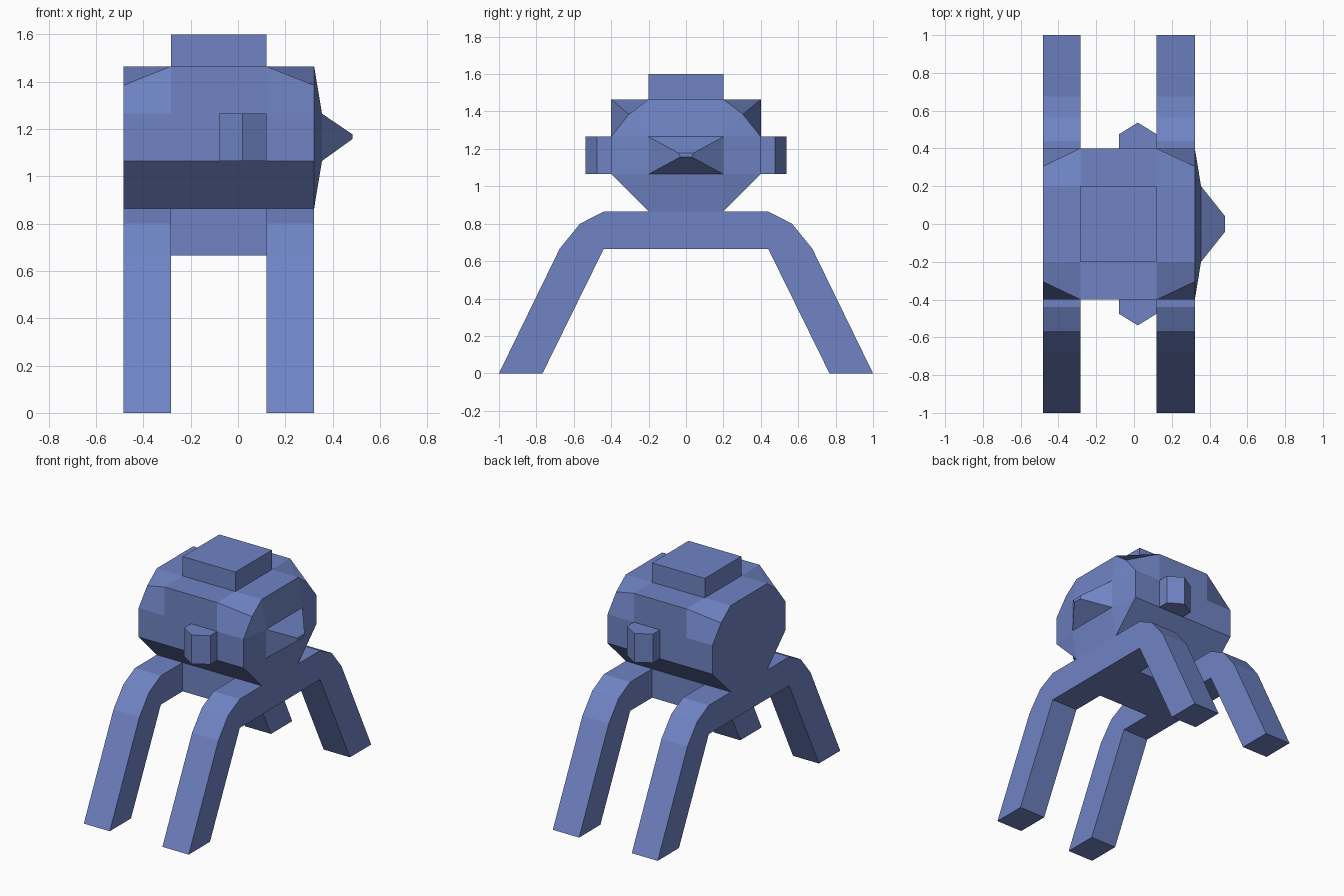
import bpy, bmesh

if "Cube" in bpy.data.objects:
    bpy.data.objects.remove(bpy.data.objects["Cube"])

blue = bpy.data.materials.new("blue")
blue.diffuse_color = (0.16, 0.23, 0.55, 1)
blue.use_nodes = True
blue.node_tree.nodes["Principled BSDF"].inputs["Base Color"].default_value = blue.diffuse_color


def loft(name, rings):
    """Skin a list of equal-length 3D rings, cap both ends, weld collapsed points."""
    bm = bmesh.new()
    vs = [[bm.verts.new(p) for p in ring] for ring in rings]
    n = len(vs[0])
    for a, b in zip(vs, vs[1:]):
        for i in range(n):
            j = (i + 1) % n
            bm.faces.new((a[i], a[j], b[j], b[i]))
    bm.faces.new(vs[0])
    bm.faces.new(vs[-1])
    bmesh.ops.remove_doubles(bm, verts=bm.verts, dist=0.0005)
    bmesh.ops.recalc_face_normals(bm, faces=bm.faces)
    me = bpy.data.meshes.new(name)
    bm.to_mesh(me)
    bm.free()
    me.materials.append(blue)
    ob = bpy.data.objects.new(name, me)
    bpy.context.collection.objects.link(ob)
    return ob


def ring(x, half):
    """Mirror a half profile of (y, z) points across y = 0 at the given x."""
    return [(x, y, z) for y, z in half] + [(x, -y, z) for y, z in reversed(half)]


def box(name, x0, x1, y, z0, z1):
    half = [(y, z0), (y, z1)]
    return loft(name, [ring(x0, half), ring(x1, half)])


X0, X1, X2, X3 = -0.483, -0.284, 0.12, 0.322

# Body with chamfered upper corners, ending in a pointed snout
end = [(0.2, 0.865), (0.4, 1.065), (0.4, 1.265), (0.305, 1.385), (0.2, 1.465)]
mid = end[:3] + [(0.4, 1.465), (0.2, 1.465)]
plate = [(0.2, 1.065)] * 2 + [(0.2, 1.265)] * 3
tip = [(0.03, 1.157)] * 2 + [(0.04, 1.178)] * 3
loft("body_with_snout", [ring(X0, end), ring(X1, mid), ring(X2, mid),
                         ring(X3, end), ring(0.355, plate), ring(0.483, tip)])

# Top hatch and belly block between the legs
box("top_hatch", X1, X2, 0.2, 1.465, 1.6)
box("belly_block", X1, X2, 0.2, 0.665, 0.865)

# Arched leg pairs
leg = [(0.44, 0.665), (0.767, 0), (1, 0), (0.675, 0.667), (0.567, 0.8), (0.44, 0.865)]
for name, a, b in (("rear_legs", X0, X1), ("front_legs", X2, X3)):
    loft(name, [ring(a, leg), ring(b, leg)])

# Pointed side knobs
knob = [(-0.08, 0.4), (-0.08, 0.475), (0.02, 0.537), (0.12, 0.475), (0.12, 0.4)]
for side, s in (("left", 1), ("right", -1)):
    loft(side + "_knob", [[(x, s * y, z) for x, y in knob] for z in (1.065, 1.265)])
